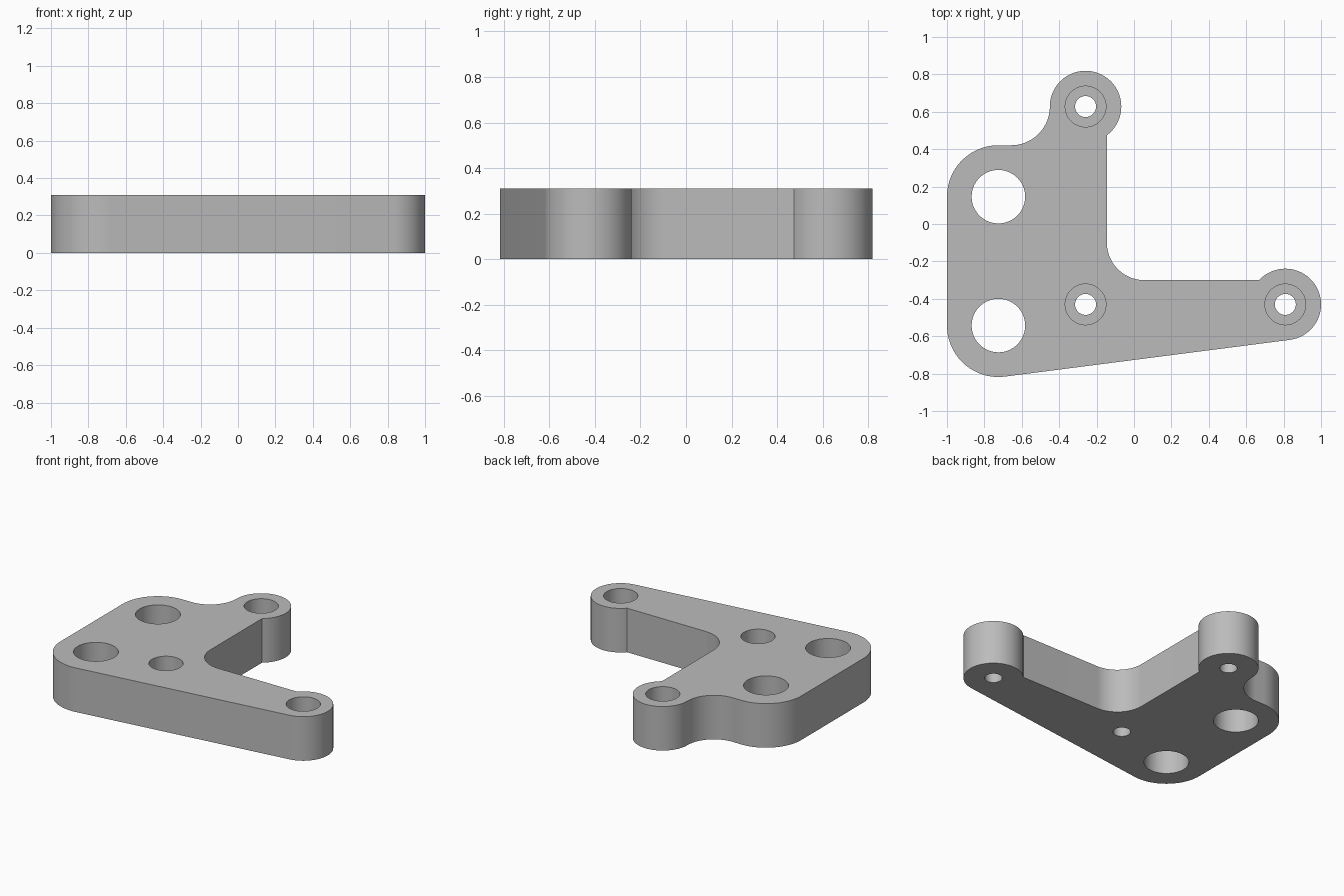
import bpy, bmesh
from math import sin, cos, asin, acos, atan2, radians, degrees, pi, hypot

cube = bpy.data.objects.get("Cube")
if cube:
    bpy.data.objects.remove(cube, do_unlink=True)

THICK = 0.31
BORE_DEPTH = 0.16
BIG_R, BOSS_R, BIG_HOLE, BORE, SCREW = 0.275, 0.191, 0.143, 0.109, 0.056
FRONT_CORNER, BACK_CORNER = (-0.725, -0.543), (-0.725, 0.146)
BACK_BOSS, SIDE_BOSS, INNER_HOLE = (-0.259, 0.628), (0.809, -0.43), (-0.259, -0.43)
INNER_X, INNER_Y, INNER_FILLET = -0.145, -0.3, 0.2


def arc(centre, r, start, end):
    """Points on an arc, angles in degrees, start to end."""
    n = max(2, int(abs(end - start) / 4))
    angles = [radians(start + (end - start) * i / n) for i in range(n + 1)]
    return [(centre[0] + r * cos(a), centre[1] + r * sin(a)) for a in angles]


def prism(name, points, z0, z1):
    """Closed prism over a counter-clockwise outline."""
    bm = bmesh.new()
    base = bm.faces.new([bm.verts.new((x, y, z0)) for x, y in points])
    top = bmesh.ops.extrude_face_region(bm, geom=[base])["geom"]
    bmesh.ops.translate(bm, vec=(0, 0, z1 - z0),
                        verts=[v for v in top if isinstance(v, bmesh.types.BMVert)])
    bmesh.ops.recalc_face_normals(bm, faces=bm.faces)
    mesh = bpy.data.meshes.new(name)
    bm.to_mesh(mesh)
    bm.free()
    obj = bpy.data.objects.new(name, mesh)
    bpy.context.collection.objects.link(obj)
    return obj


# Outline: slanted front edge is the common tangent of two rounded ends
dx, dy = SIDE_BOSS[0] - FRONT_CORNER[0], SIDE_BOSS[1] - FRONT_CORNER[1]
slant = degrees(atan2(dy, dx) + asin((BIG_R - BOSS_R) / hypot(dx, dy))) - 90
side_end = 180 - degrees(asin((INNER_Y - SIDE_BOSS[1]) / BOSS_R))
back_start = -degrees(acos((INNER_X - BACK_BOSS[0]) / BOSS_R))
neck_r = BACK_BOSS[1] - BACK_CORNER[1] - BIG_R
neck = (BACK_BOSS[0] - BOSS_R - neck_r, BACK_BOSS[1])

outline = arc(SIDE_BOSS, BOSS_R, slant, side_end)
outline += arc((INNER_X + INNER_FILLET, INNER_Y + INNER_FILLET), INNER_FILLET, 270, 180)
outline += arc(BACK_BOSS, BOSS_R, back_start, 180)
outline += arc(neck, neck_r, 0, -90)[1:]
outline += arc(BACK_CORNER, BIG_R, 90, 180)
outline += arc(FRONT_CORNER, BIG_R, 180, 360 + slant)
plate = prism("bracket_plate", outline, 0, THICK)

# Through holes and counterbores
cutters = []


def drill(centre, r, z0):
    cutters.append(prism("hole_cutter", arc(centre, r, 0, 360)[:-1], z0, THICK + 0.1))


for c in (FRONT_CORNER, BACK_CORNER):
    drill(c, BIG_HOLE, -0.1)
for c in (BACK_BOSS, SIDE_BOSS, INNER_HOLE):
    drill(c, BORE, THICK - BORE_DEPTH)
    drill(c, SCREW, -0.1)

bpy.ops.object.select_all(action="DESELECT")
plate.select_set(True)
bpy.context.view_layer.objects.active = plate
for cutter in cutters:
    cutter.hide_render = True
    mod = plate.modifiers.new("hole", "BOOLEAN")
    mod.operation, mod.solver, mod.object = "DIFFERENCE", "EXACT", cutter
    bpy.ops.object.modifier_apply(modifier=mod.name)
    bpy.data.objects.remove(cutter, do_unlink=True)

# Grey metal
grey = bpy.data.materials.new("light_grey")
grey.use_nodes = True
colour = (0.5, 0.5, 0.5, 1)
grey.diffuse_color = colour
grey.node_tree.nodes["Principled BSDF"].inputs["Base Color"].default_value = colour
plate.data.materials.clear()
plate.data.materials.append(grey)
bpy.ops.object.shade_smooth_by_angle(angle=radians(30))
